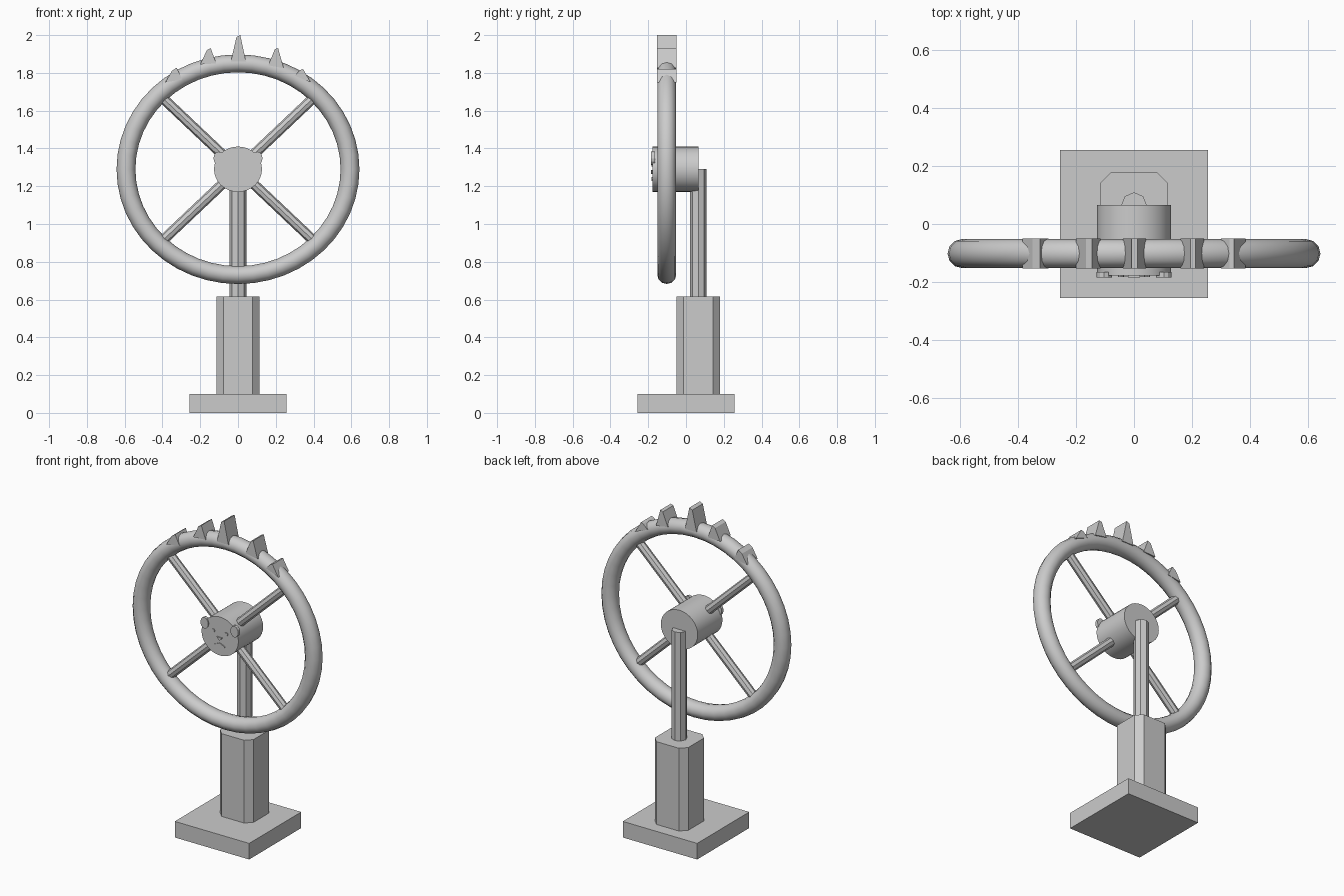
import bpy
import math
from mathutils import Matrix, Vector

cube = bpy.data.objects.get("Cube")
if cube:
    bpy.data.objects.remove(cube, do_unlink=True)

grey = bpy.data.materials.new("plain grey")
grey.use_nodes = True
COLOR = (0.6, 0.6, 0.6, 1)
grey.diffuse_color = COLOR
grey.node_tree.nodes["Principled BSDF"].inputs["Base Color"].default_value = COLOR

HUB = Vector((0, -0.102, 1.29))   # wheel centre
SQUASH = 0.945                    # the wheel is slightly flattened in height


def finish(obj, name, smooth=False):
    obj.name = obj.data.name = name
    obj.data.materials.clear()
    obj.data.materials.append(grey)
    if smooth:
        bpy.ops.object.shade_smooth_by_angle(angle=math.radians(40))
    return obj


def prism(name, outline, start, end, axis):
    """Extrude a flat outline along y (points are x, z) or z (points are x, y)."""
    def point(p, d):
        return (p[0], d, p[1]) if axis == "y" else (p[0], p[1], d)
    n = len(outline)
    verts = [point(p, d) for d in (start, end) for p in outline]
    faces = [tuple(range(n)), tuple(range(2 * n - 1, n - 1, -1))]
    faces += [(i, i + n, (i + 1) % n + n, (i + 1) % n) for i in range(n)]
    mesh = bpy.data.meshes.new(name)
    mesh.from_pydata(verts, [], faces)
    obj = bpy.data.objects.new(name, mesh)
    bpy.context.collection.objects.link(obj)
    bpy.context.view_layer.objects.active = obj
    bpy.ops.object.select_all(action="DESELECT")
    obj.select_set(True)
    bpy.ops.object.mode_set(mode="EDIT")
    bpy.ops.mesh.select_all(action="SELECT")
    bpy.ops.mesh.normals_make_consistent(inside=False)
    bpy.ops.object.mode_set(mode="OBJECT")
    return finish(obj, name)


def ellipse(cx, cz, rx, rz, n=16):
    return [(cx + rx * math.cos(math.tau * i / n),
             cz + rz * math.sin(math.tau * i / n)) for i in range(n)]


# Base plate, chamfered pillar and post
b, p, c, py = 0.256, 0.115, 0.038, 0.065
prism("base_plate", [(-b, -b), (b, -b), (b, b), (-b, b)], 0, 0.1, "z")
corners = [(-p, c - p), (c - p, -p), (p - c, -p), (p, c - p),
           (p, p - c), (p - c, p), (c - p, p), (-p, p - c)]
prism("pillar", [(x, y + py) for x, y in corners], 0.1, 0.615, "z")
prism("post", ellipse(0, py, 0.044, 0.044, 8), 0.6, 1.29, "z")

# Wheel rim
bpy.ops.mesh.primitive_torus_add(major_radius=0.593, minor_radius=0.05,
                                 major_segments=48, minor_segments=12)
rim = bpy.context.object
rim.data.transform(Matrix.Translation(HUB) @ Matrix.Diagonal((1, 1, SQUASH, 1))
                   @ Matrix.Rotation(math.pi / 2, 4, "X"))
finish(rim, "wheel_rim", smooth=True)

# Diagonal spokes
for i, name in enumerate(("upper_left", "upper_right", "lower_right", "lower_left")):
    turn = math.pi / 4 + i * math.pi / 2
    way = Vector((math.cos(turn), 0, math.sin(turn) * SQUASH))
    bpy.ops.mesh.primitive_cylinder_add(
        vertices=8, radius=0.027, depth=0.47, location=HUB + way * 0.325,
        rotation=way.to_track_quat("Z", "Y").to_euler())
    finish(bpy.context.object, name + "_spoke")

# Hub drum
hub = prism("hub", ellipse(0, HUB.z, 0.127, 0.12, 32), -0.177, 0.066, "y")
bpy.ops.object.shade_smooth_by_angle(angle=math.radians(40))

# Face relief on the hub: ears, eyes, nose and mouth
for side, name in ((1, "left"), (-1, "right")):
    prism(name + "_ear", ellipse(side * 0.103, 1.348, 0.027, 0.035, 12), -0.184, -0.165, "y")
    prism(name + "_eye", ellipse(side * 0.045, 1.315, 0.011, 0.011, 8), -0.183, -0.175, "y")
    prism(name + "_mouth", [(0, 1.25), (side * 0.035, 1.235),
                            (side * 0.035, 1.228), (0, 1.243)], -0.183, -0.175, "y")
prism("nose", [(-0.02, 1.285), (0.02, 1.285), (0, 1.265)], -0.184, -0.175, "y")

# Uneven pointed teeth over the top of the rim
teeth = [
    [(-0.385, 1.75), (-0.35, 1.81), (-0.325, 1.828), (-0.295, 1.765)],
    [(-0.20, 1.845), (-0.165, 1.92), (-0.145, 1.932), (-0.115, 1.85)],
    [(-0.038, 1.86), (-0.008, 1.99), (0.012, 2.0), (0.042, 1.86)],
    [(0.16, 1.84), (0.195, 1.925), (0.212, 1.932), (0.242, 1.825)],
    [(0.30, 1.785), (0.33, 1.815), (0.345, 1.82), (0.385, 1.75)],
]
for i, outline in enumerate(teeth):
    prism(f"tooth_{i + 1}", outline, -0.154, -0.05, "y")
